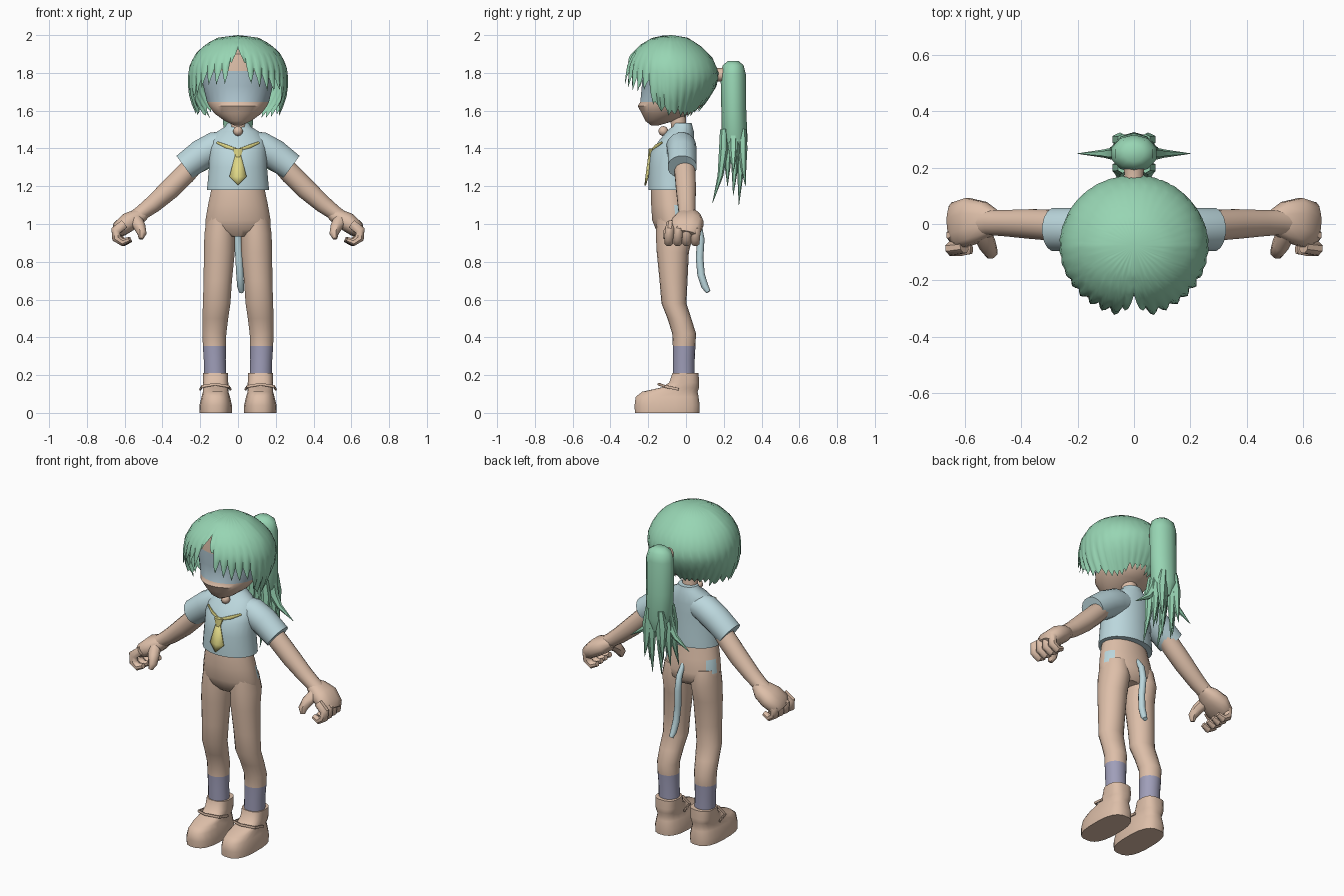
import bpy, bmesh, math, random
from mathutils import Vector

random.seed(4)


def mat(name, r, g, b):
    m = bpy.data.materials.new(name)
    m.diffuse_color = [(c / 255) ** 2.2 for c in (r, g, b)] + [1]
    return m


SKIN = mat("skin", 220, 189, 167)
GREEN = mat("green_hair", 150, 212, 178)
BLUE = mat("pale_blue", 186, 214, 220)
BAND = mat("grey_blue", 168, 191, 201)
YELLOW = mat("yellow", 224, 216, 134)
PURPLE = mat("grey_purple", 158, 157, 184)


def finish(name, bm, mats, mirror=False, angle=45, paint=None):
    bmesh.ops.recalc_face_normals(bm, faces=bm.faces[:])
    if paint:
        for f in bm.faces:
            f.material_index = paint(f.calc_center_median())
    me = bpy.data.meshes.new(name)
    bm.to_mesh(me)
    bm.free()
    ob = bpy.data.objects.new(name, me)
    bpy.context.collection.objects.link(ob)
    for m in mats:
        me.materials.append(m)
    bpy.ops.object.select_all(action='DESELECT')
    ob.select_set(True)
    bpy.context.view_layer.objects.active = ob
    bpy.ops.object.shade_smooth_by_angle(angle=math.radians(angle))
    if mirror:
        ob.modifiers.new("mirror", 'MIRROR')
    return ob


def loft(name, rings, mats, n=16, ref=None, p=1.0, **kw):
    """Skin rings (x, y, z, a, b): level ovals, or ovals across the path if ref is given."""
    bm = bmesh.new()
    pts = [Vector(r[:3]) for r in rings]
    rows = []
    for i, r in enumerate(rings):
        u, v = Vector((1, 0, 0)), Vector((0, 1, 0))
        if ref:
            t = (pts[min(i + 1, len(pts) - 1)] - pts[max(i - 1, 0)]).normalized()
            u = Vector(ref)
            u = (u - t * u.dot(t)).normalized()
            v = t.cross(u)
        row = []
        for k in range(n):
            a = 2 * math.pi * (k + 0.5) / n
            c, s = math.cos(a), math.sin(a)
            c, s = math.copysign(abs(c) ** p, c), math.copysign(abs(s) ** p, s)
            row.append(bm.verts.new(pts[i] + u * c * r[3] + v * s * r[4]))
        rows.append(row)
    for A, B in zip(rows, rows[1:]):
        for k in range(n):
            j = (k + 1) % n
            bm.faces.new((A[k], A[j], B[j], B[k]))
    bm.faces.new(rows[0])
    bm.faces.new(rows[-1])
    return finish(name, bm, mats, **kw)


def lerp(table, x):
    for (x0, y0), (x1, y1) in zip(table, table[1:]):
        if x <= x1:
            return y0 + (y1 - y0) * max(0, x - x0) / (x1 - x0)
    return table[-1][1]


# Head with a painted band across the eyes
loft("head", [(0, -.165, 1.522, .02, .02), (0, -.14, 1.545, .07, .075), (0, -.105, 1.585, .125, .13),
              (0, -.085, 1.625, .155, .172), (0, -.075, 1.645, .165, .168), (0, -.07, 1.73, .185, .165),
              (0, -.07, 1.81, .19, .165), (0, -.075, 1.9, .16, .15), (0, -.075, 1.95, .08, .08)],
     [SKIN, BAND], 28, paint=lambda c: int(1.645 < c.z < 1.81 and c.y < -.1))
loft("neck", [(0, -.03, 1.45, .055, .05), (0, -.04, 1.53, .045, .042), (0, -.05, 1.62, .05, .05)], [SKIN], 12)
bm = bmesh.new()
bmesh.ops.create_uvsphere(bm, u_segments=12, v_segments=8, radius=.026)
bmesh.ops.translate(bm, vec=(0, -.12, 1.492), verts=bm.verts[:])
finish("neck_bell", bm, [SKIN])

# Hair cap: a shell from the crown to a jagged hem, parted in front
HEM = [(0, 1.9), (.1, 1.88), (.2, 1.75), (.7, 1.71), (1.0, 1.69), (1.2, 1.585), (2.0, 1.57), (3.15, 1.6)]
SIDE = [(0, 0), (.003, .2), (.015, .42), (.05, .66), (.1, .85), (.16, .97), (.22, 1), (.3, .99), (.36, .92), (.44, .78)]
BACK = [(0, 0), (.003, .17), (.015, .35), (.06, .62), (.12, .86), (.2, 1), (.27, .95), (.35, .75), (.44, .45)]
N, ROWS = 144, 11
jit = [random.uniform(-.015, .02) for _ in range(N // 4 + 1)]
bm = bmesh.new()
crown = bm.verts.new((0, -.075, 2.0))
grid = []
for j in range(1, ROWS + 1):
    u = (j / ROWS) ** 1.4
    row = []
    for i in range(N):
        a = 2 * math.pi * i / N
        f = min(a, 2 * math.pi - a)
        tri = (1, .5, 0, .5)[i % 4]
        deep = .08 if .15 < f < 1.2 else .03
        hem = lerp(HEM, f) + tri * deep + (jit[(i + 2) // 4] if f > .15 else 0)
        d = (2.0 - hem) * u
        w = max(0, -math.cos(f)) ** .7
        s = lerp(SIDE, d) * (1 - w) + lerp(BACK, d) * w
        s *= 1 + (.03 - .07 * tri) * u ** 3 * (1 - .7 * w)
        row.append(bm.verts.new((.265 * s * math.sin(a), -.075 - .25 * s * math.cos(a), 2.0 - d)))
    grid.append(row)
for i in range(N):
    k = (i + 1) % N
    bm.faces.new((crown, grid[0][i], grid[0][k]))
    for A, B in zip(grid, grid[1:]):
        bm.faces.new((A[i], B[i], B[k], A[k]))
finish("hair_cap", bm, [GREEN], angle=50)

# Ponytail with tie and pointed strands
loft("hair_tie", [(0, .13, 1.79, .04, .04), (0, .175, 1.79, .035, .035), (0, .21, 1.79, .04, .04)],
     [SKIN], 10, ref=(1, 0, 0))
loft("ponytail", [(0, .25, 1.862, .035, .03), (0, .25, 1.84, .07, .055), (0, .25, 1.79, .084, .067),
                  (0, .253, 1.6, .084, .066), (0, .258, 1.44, .08, .068), (0, .258, 1.36, .045, .045)], [GREEN], 10)
STRANDS = [(.05, .20, .05, .14, 1.11), (.03, .29, .03, .28, 1.10), (.05, .30, .06, .315, 1.2),
           (.03, .22, .02, .22, 1.2), (.06, .26, .07, .25, 1.15), (.065, .25, .2, .25, 1.27)]
for i, (x0, y0, x1, y1, z1) in enumerate(STRANDS):
    loft("ponytail_strand_%d" % (i + 1),
         [(x0 * .8, y0, 1.5, .02, .02), (x0, y0, 1.4, .03, .025),
          (x0 * .7 + x1 * .3, y0 * .7 + y1 * .3, .5 * (1.4 + z1), .018, .015), (x1, y1, z1, .001, .001)],
         [GREEN], 6, ref=(1, 0, 0), mirror=True)

# Shirt and sleeves
loft("shirt", [(0, -.075, 1.18, .166, .125), (0, -.075, 1.22, .162, .125), (0, -.075, 1.3, .155, .122),
               (0, -.07, 1.38, .152, .117), (0, -.05, 1.44, .15, .095), (0, -.03, 1.49, .11, .072),
               (0, -.02, 1.515, .07, .055), (0, -.02, 1.535, .058, .05)], [BLUE], 24)
loft("sleeve", [(.04, -.03, 1.425, .065, .07), (.12, -.025, 1.41, .08, .08), (.19, -.02, 1.37, .078, .082),
                (.283, -.02, 1.302, .078, .074)], [BLUE], 16, ref=(0, 1, 0), mirror=True)

# Neck tie: bands, knot and blade
loft("tie_band", [(0, -.18, 1.388, .01, .006), (.06, -.16, 1.41, .011, .006), (.112, -.128, 1.432, .006, .004)],
     [YELLOW], 8, ref=(0, 0, 1), mirror=True)
loft("tie_knot", [(0, -.19, 1.355, .016, .012), (0, -.185, 1.4, .03, .014)], [YELLOW], 8)
bm = bmesh.new()
outline = [(-.014, -.195, 1.37), (-.046, -.206, 1.25), (0, -.22, 1.205), (.046, -.206, 1.25), (.014, -.195, 1.37)]
v = [bm.verts.new(c) for c in outline]
top = bm.verts.new((0, -.199, 1.37))
mid = bm.verts.new((0, -.215, 1.25))
for f in ((v[0], v[1], mid, top), (v[1], v[2], mid), (v[2], v[3], mid), (v[3], v[4], top, mid)):
    bm.faces.new(f)
finish("tie_blade", bm, [YELLOW]).modifiers.new("thickness", 'SOLIDIFY').thickness = .008

# Hips with a pale patch on either side
loft("hips", [(0, -.085, 1.24, .13, .09), (0, -.085, 1.18, .143, .1), (0, -.077, 1.1, .16, .108),
              (0, -.068, 1.02, .174, .112), (0, -.06, .97, .172, .1), (0, -.06, .935, .1, .07)], [SKIN, BLUE], 24,
     paint=lambda c: int(1.02 < c.z < 1.1 and abs(c.x) > .12 and -.06 < c.y < .01))

# Legs, coloured as socks below the calf
loft("leg", [(.09, -.065, 1.04, .075, .09), (.096, -.06, .95, .083, .1), (.099, -.07, .85, .083, .085),
             (.107, -.066, .7, .076, .074), (.113, -.064, .58, .074, .066), (.12, -.035, .5, .069, .063),
             (.125, -.01, .42, .064, .063), (.125, -.01, .355, .062, .06), (.123, -.012, .28, .059, .058),
             (.12, -.012, .18, .06, .058)], [SKIN, PURPLE], 18, mirror=True, paint=lambda c: int(c.z < .355))

# Shoes with instep straps
loft("shoe", [(.118, -.1, 0, .086, .172), (.118, -.1, .04, .087, .174), (.118, -.1, .085, .076, .168),
              (.118, -.085, .112, .068, .148), (.118, -.03, .135, .068, .1), (.119, -.01, .16, .068, .08),
              (.119, -.003, .21, .068, .07)], [SKIN], 20, p=.75, mirror=True, angle=50)
loft("shoe_strap", [(.04, -.04, .125, .008, .006), (.05, -.11, .14, .008, .006), (.12, -.145, .152, .008, .006),
                    (.19, -.11, .14, .008, .006), (.2, -.04, .125, .008, .006)],
     [SKIN], 6, ref=(0, 0, 1), mirror=True)

# Arms and half-closed hands
loft("arm", [(.2, -.01, 1.35, .055, .05), (.28, -.005, 1.265, .056, .056), (.36, 0, 1.185, .054, .055),
             (.45, .003, 1.105, .048, .047), (.51, .005, 1.06, .045, .04), (.55, .005, 1.03, .05, .04)],
     [SKIN], 14, ref=(0, 1, 0), mirror=True)
loft("palm", [(.49, .01, 1.06, .04, .03), (.53, .012, 1.035, .068, .046), (.58, .01, 1.01, .085, .052),
              (.625, -.005, .975, .085, .045), (.645, -.01, .95, .06, .025)],
     [SKIN], 12, ref=(0, 1, 0), p=.8, mirror=True)
for i in range(4):
    y = .06 - i * .047
    o = .004 * i
    loft("finger_%d" % (i + 1), [(.59 + o, y, 1.0, .024, .026), (.635 + o, y - .006, .965, .026, .028),
                                 (.632 + o, y - .01, .925, .025, .026), (.6 + o, y - .01, .903, .024, .022),
                                 (.565 + o, y - .01, .918, .016, .015)], [SKIN], 8, ref=(0, 1, 0), mirror=True)
loft("thumb", [(.54, -.03, 1.02, .035, .035), (.52, -.075, .985, .032, .03), (.508, -.1, .95, .025, .027),
               (.515, -.11, .922, .012, .014)], [SKIN], 8, ref=(1, 0, 0), mirror=True)

# Tail
loft("tail", [(0, .02, 1.07, .012, .012), (0, .065, 1.0, .018, .018), (0, .078, .92, .02, .02),
              (.005, .072, .82, .02, .02), (.01, .08, .73, .02, .02), (.014, .1, .67, .019, .019),
              (.018, .118, .64, .013, .013)], [BLUE], 10, ref=(1, 0, 0))
